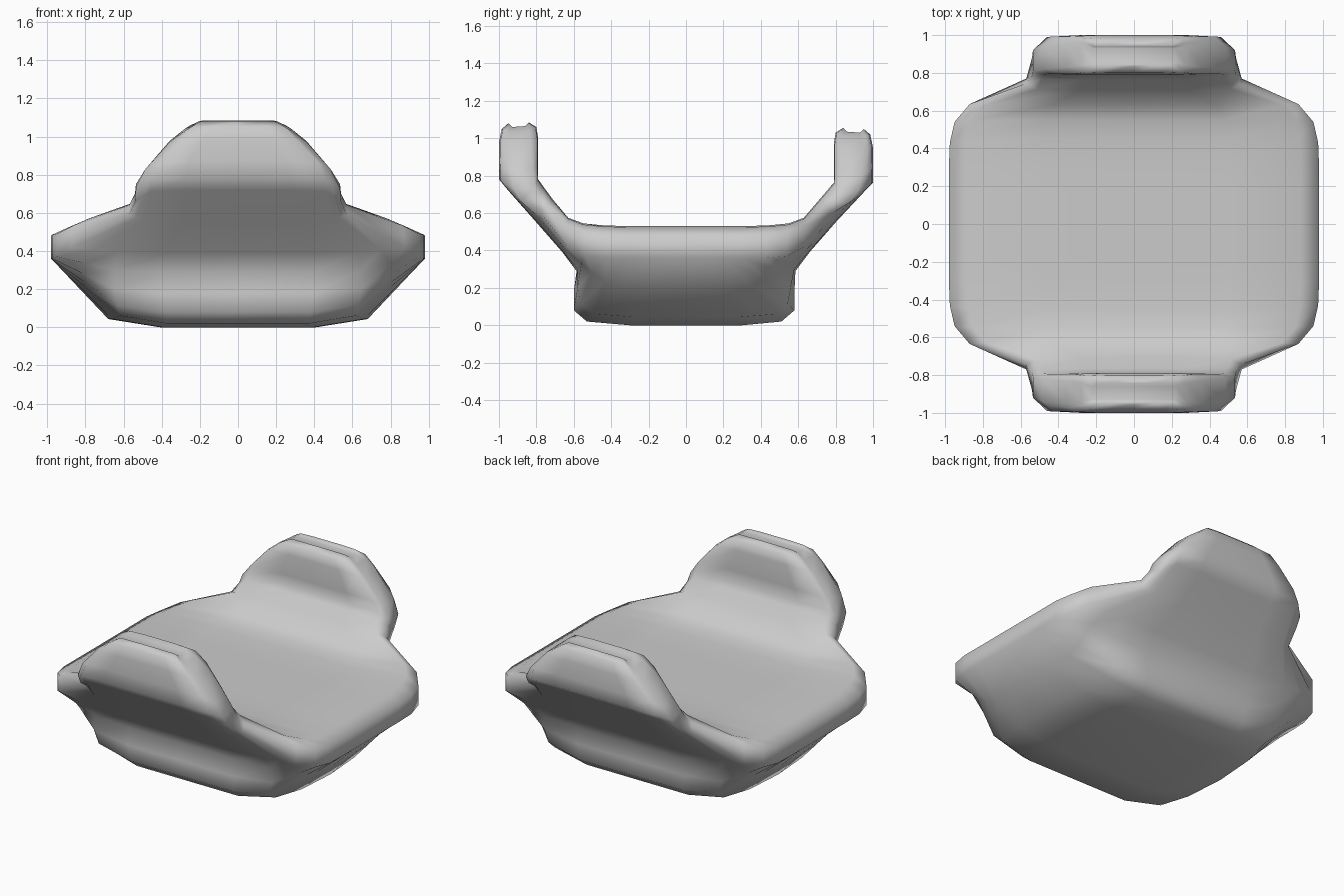
import bpy, bmesh
from mathutils import Vector

if "Cube" in bpy.data.objects:
    bpy.data.objects.remove(bpy.data.objects["Cube"])

# Half sections from lug tip to the middle of the body:
# inner/top (y, z), outer/bottom (y, z), half width, upper side (y, z), lower side (y, z), bottom half width
STATIONS = [
    (.84, 1.085, .95, 1.08, .22, .86, 1.065, .93, 1.06, .20),
    (.80, 1.06, .985, 1.05, .28, .84, 1.04, .94, 1.03, .25),
    (.79, 1.00, 1.0, .98, .36, .83, .975, .95, .97, .31),
    (.79, .86, 1.0, .87, .485, .82, .83, .94, .83, .42),
    (.79, .78, 1.0, .78, .535, .81, .75, .92, .73, .46),
    (.765, .745, .95, .72, .54, .785, .70, .88, .66, .46),
    (.71, .67, .80, .55, .57, .745, .64, .77, .59, .50),
    (.63, .575, .66, .39, .87, .635, .53, .635, .42, .63),
    (.55, .545, .585, .29, .95, .54, .49, .54, .37, .65),
    (.45, .535, .60, .18, .975, .43, .485, .43, .36, .65),
    (.32, .53, .60, .08, .98, .30, .48, .30, .36, .63),
    (.20, .53, .53, .02, .98, .20, .48, .20, .36, .62),
    (.10, .53, .30, 0, .98, .10, .48, .10, .36, .66),
    (0, .53, 0, 0, .98, 0, .48, 0, .36, .68),
]


def ring(st, sy):
    """Closed section, symmetric in x, on the front (sy=-1) or back (sy=1)."""
    yt, zt, yb, zb, w, y1, z1, y2, z2, wb = st
    top = lambda x: Vector((x, yt, zt))
    bot = lambda x: Vector((x, yb, zb))
    s1, s2 = Vector((w, y1, z1)), Vector((w, y2, z2))
    c2 = top(.9 * w).lerp(s1, .12)
    c2.x = .9 * w
    c5 = bot(wb).lerp(s2, .12)
    c5.x = wb
    half = [top(0), top(.5 * w), c2, s1, s2, s2.lerp(c5, .5), c5, bot(.6 * wb), bot(0)]
    pts = half + [Vector((-p.x, p.y, p.z)) for p in reversed(half[1:-1])]
    for p in pts:
        p.y *= sy
        # back lug is slightly shorter, back wall slightly further in
        if p.y > .68:
            p.z -= .03 * min(1, max(0, (p.z - .66) / .2))
        elif p.y > .5 and p.z < .26:
            p.y -= .02
    return pts


# Body with the two upturned lugs
bm = bmesh.new()
sections = [ring(s, -1) for s in STATIONS] + [ring(s, 1) for s in reversed(STATIONS[:-1])]
rows = [[bm.verts.new(p) for p in sec] for sec in sections]
n = len(rows[0])
for a, b in zip(rows, rows[1:]):
    for i in range(n):
        j = (i + 1) % n
        bm.faces.new((a[i], a[j], b[j], b[i]))

# Lug tip caps
for r in (rows[0], rows[-1]):
    for i in range(n // 2):
        q = [r[i], r[i + 1], r[(n - i - 1) % n], r[(n - i) % n]]
        bm.faces.new(list(dict.fromkeys(q)))

bmesh.ops.recalc_face_normals(bm, faces=bm.faces[:])
for f in bm.faces:
    f.smooth = True
mesh = bpy.data.meshes.new("lugged_body")
bm.to_mesh(mesh)
bm.free()
body = bpy.data.objects.new("lugged_body", mesh)
bpy.context.collection.objects.link(body)
